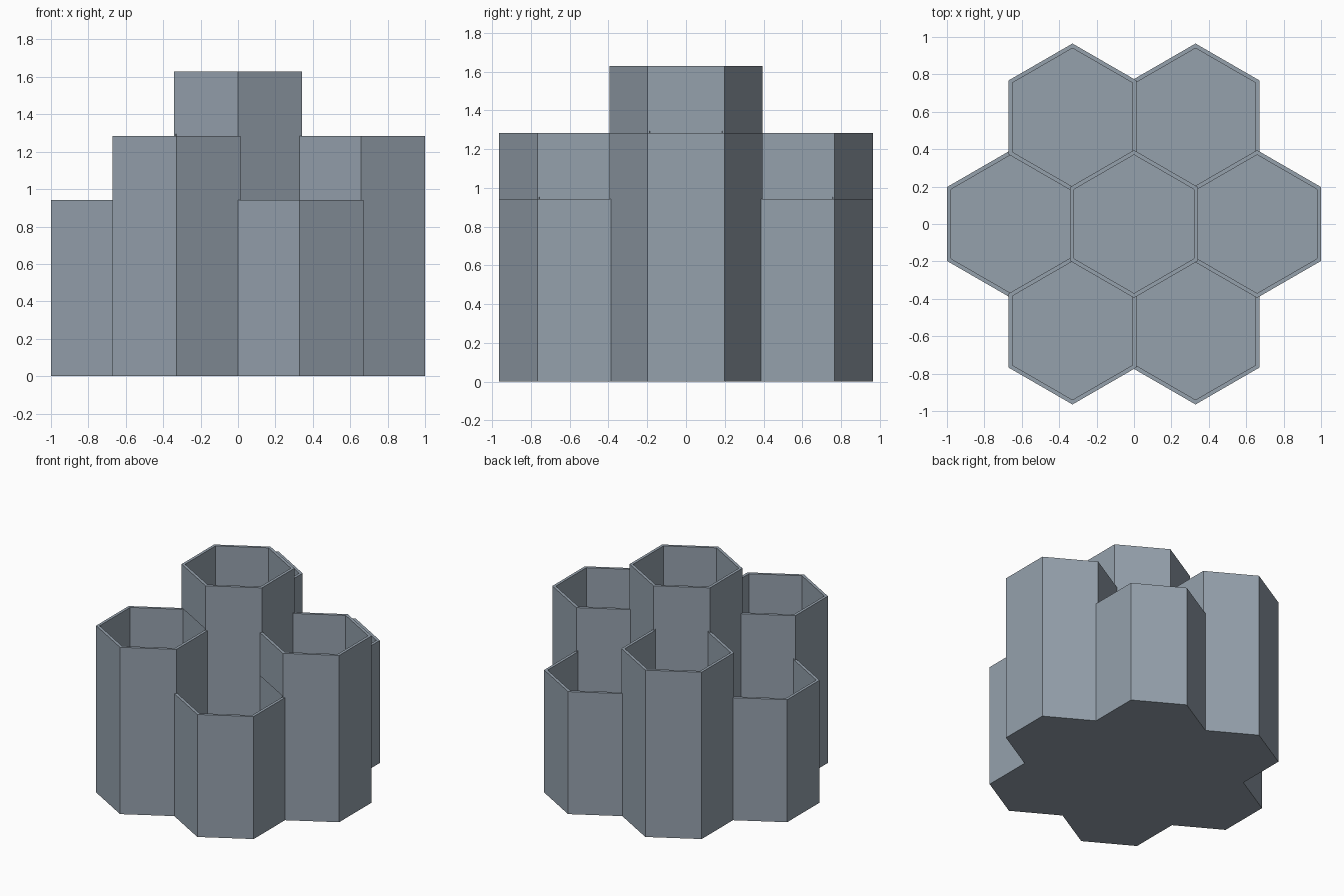
import bpy, bmesh, math

if "Cube" in bpy.data.objects:
    bpy.data.objects.remove(bpy.data.objects["Cube"], do_unlink=True)

SPACING = 0.658        # distance between neighbouring cell centres
OUTER = 0.395          # outer corner radius
INNER = 0.37           # inner corner radius
FLOOR = 0.02
LOW, MID, HIGH = 0.943, 1.284, 1.628

slate = bpy.data.materials.new("slate_grey")
slate.use_nodes = True
colour = (0.30, 0.355, 0.415, 1)
slate.diffuse_color = colour
slate.node_tree.nodes["Principled BSDF"].inputs["Base Color"].default_value = colour


def hex_prism(name, x, y, radius, z0, z1):
    """Upright hexagonal prism with a corner pointing along y."""
    bm = bmesh.new()
    ring = [bm.verts.new((x + radius * math.cos(a), y + radius * math.sin(a), z0))
            for a in (math.radians(30 + 60 * i) for i in range(6))]
    base = bm.faces.new(ring)
    top = bmesh.ops.extrude_face_region(bm, geom=[base])["geom"]
    bmesh.ops.translate(bm, vec=(0, 0, z1 - z0),
                        verts=[v for v in top if isinstance(v, bmesh.types.BMVert)])
    bmesh.ops.recalc_face_normals(bm, faces=bm.faces)
    mesh = bpy.data.meshes.new(name)
    bm.to_mesh(mesh)
    bm.free()
    mesh.materials.append(slate)
    obj = bpy.data.objects.new(name, mesh)
    bpy.context.collection.objects.link(obj)
    return obj


def combine(target, other, operation):
    """Apply a boolean and remove the helper."""
    mod = target.modifiers.new(operation.lower(), "BOOLEAN")
    mod.operation, mod.object, mod.solver = operation, other, "EXACT"
    bpy.context.view_layer.objects.active = target
    bpy.ops.object.modifier_apply(modifier=mod.name)
    bpy.data.objects.remove(other, do_unlink=True)


# Centre cell plus a ring of six with alternating heights
cells = [(0, 0, HIGH)]
for i in range(6):
    angle = math.radians(60 * i)
    cells.append((SPACING * math.cos(angle), SPACING * math.sin(angle),
                  LOW if i % 2 else MID))

# Solid columns merged into one body
organizer = hex_prism("hexagon_organizer", *cells[0][:2], OUTER, 0, HIGH)
for x, y, height in cells[1:]:
    combine(organizer, hex_prism("column", x, y, OUTER, 0, height), "UNION")

# Hollow out each cell, leaving thin walls and a floor
for x, y, height in cells:
    cutter = hex_prism("hollow_cutter", x, y, INNER, FLOOR, height + 0.01)
    cutter.hide_render = True
    combine(organizer, cutter, "DIFFERENCE")

# Merge coplanar pieces into clean flat faces
bm = bmesh.new()
bm.from_mesh(organizer.data)
bmesh.ops.remove_doubles(bm, verts=bm.verts, dist=0.0001)
bmesh.ops.dissolve_limit(bm, angle_limit=math.radians(1),
                         verts=bm.verts, edges=bm.edges)
bm.to_mesh(organizer.data)
bm.free()
